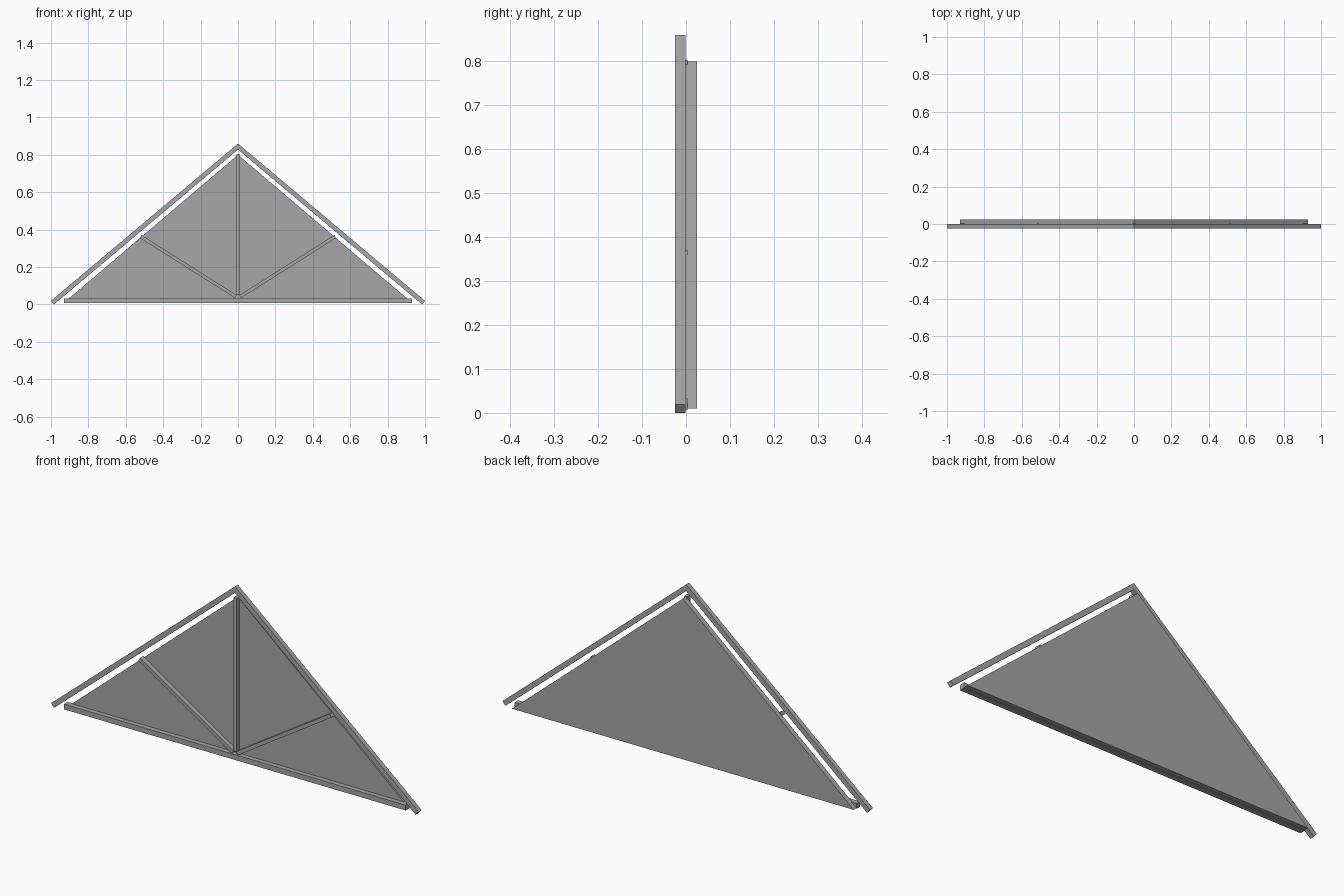
import bpy
import bmesh
from mathutils import Vector

cube = bpy.data.objects.get("Cube")
if cube:
    bpy.data.objects.remove(cube, do_unlink=True)

# Single plain grey finish
grey = bpy.data.materials.new("plain_grey")
grey.use_nodes = True
colour = (0.38, 0.38, 0.38, 1)
grey.diffuse_color = colour
shader = next(n for n in grey.node_tree.nodes if n.type == "BSDF_PRINCIPLED")
shader.inputs["Base Color"].default_value = colour


def prism(name, outline, front, back):
    """Extrude an x-z outline from front to back along y."""
    bm = bmesh.new()
    face = bm.faces.new([bm.verts.new((x, front, z)) for x, z in outline])
    new = bmesh.ops.extrude_face_region(bm, geom=[face])["geom"]
    moved = [v for v in new if isinstance(v, bmesh.types.BMVert)]
    bmesh.ops.translate(bm, verts=moved, vec=(0, back - front, 0))
    bmesh.ops.recalc_face_normals(bm, faces=bm.faces)
    mesh = bpy.data.meshes.new(name)
    bm.to_mesh(mesh)
    bm.free()
    mesh.materials.append(grey)
    obj = bpy.data.objects.new(name, mesh)
    bpy.context.collection.objects.link(obj)
    return obj


def bar(name, start, end, width, front, back):
    """Square-ended bar between two x-z points."""
    a, b = Vector(start), Vector(end)
    d = (b - a).normalized()
    n = Vector((-d.y, d.x)) * width / 2
    return prism(name, [a + n, b + n, b - n, a - n], front, back)


FRONT, MID, BACK = -0.0245, -0.001, 0.0245
BAR_BACK = 0.003

# Triangular backing panel
prism("gable_panel", [(-0.93, 0.01), (0.93, 0.01), (0, 0.8)], MID, BACK)

# Bottom chord and upright post
bar("bottom_chord", (-0.93, 0.02), (0.93, 0.02), 0.026, FRONT, BAR_BACK)
bar("king_post", (0, 0.05), (0, 0.803), 0.016, FRONT, BAR_BACK)

# Rafters mitred at the ridge, and diagonal braces
for side, s in (("left", 1), ("right", -1)):
    rafter = [(0, 0.86), (s, 0.019), (s * 0.984, 0), (0, 0.828)]
    prism(side + "_rafter", rafter, FRONT, MID)
    bar(side + "_brace", (s * 0.012, 0.042), (s * 0.52, 0.363),
        0.018, FRONT, BAR_BACK)
